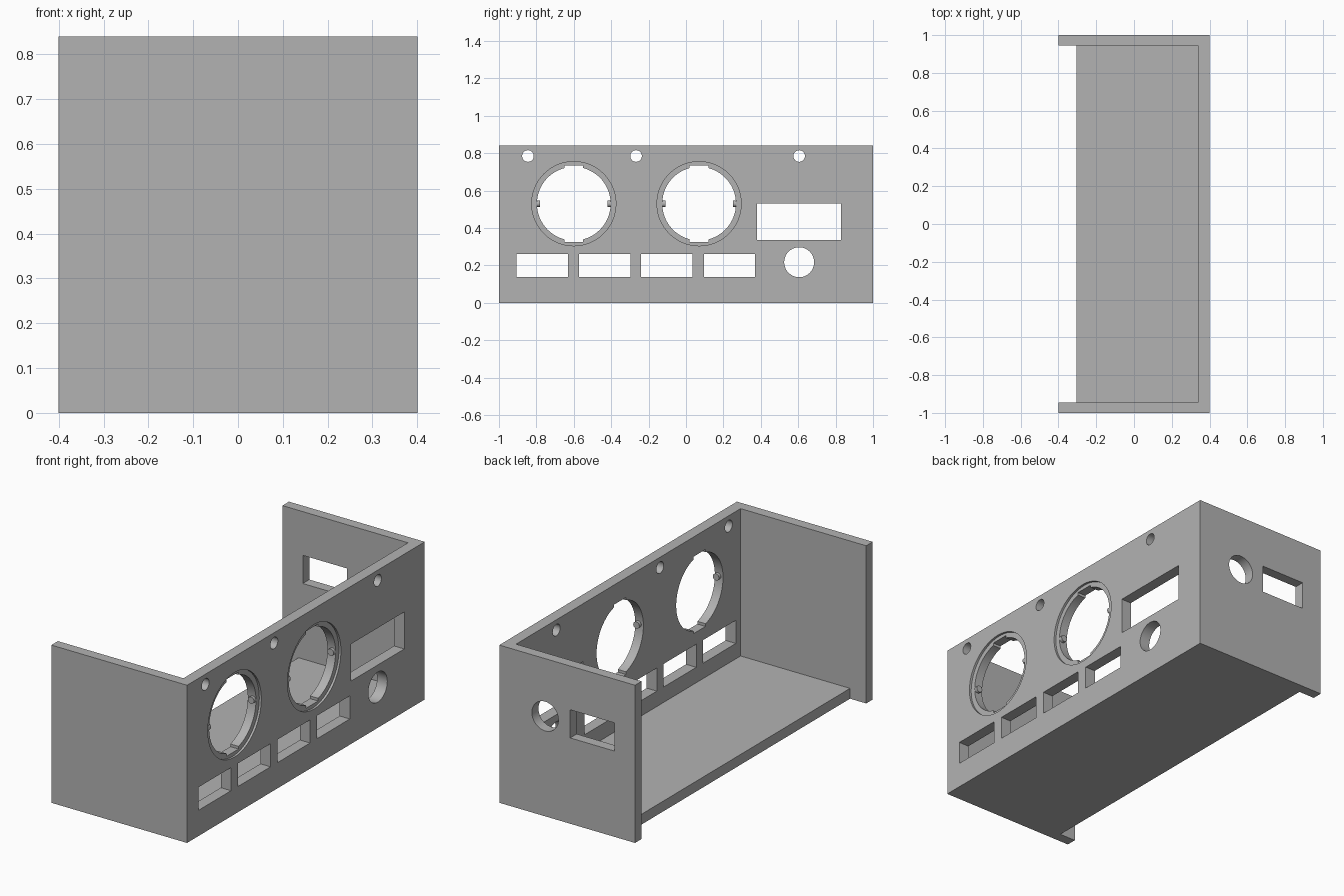
import bpy
from math import pi

if "Cube" in bpy.data.objects:
    bpy.data.objects.remove(bpy.data.objects["Cube"])

grey = bpy.data.materials.new("Plain grey")
grey.use_nodes = True
GREY = (0.45, 0.45, 0.45, 1)
grey.diffuse_color = GREY
grey.node_tree.nodes["Principled BSDF"].inputs["Base Color"].default_value = GREY

HEIGHT, WALL = 0.84, 0.055
PANEL_X, MID_X = 0.34, 0.37


def box(name, x, y, z):
    """Box spanning the given (low, high) ranges."""
    spans = (x, y, z)
    bpy.ops.mesh.primitive_cube_add(size=1, location=[sum(s) / 2 for s in spans])
    ob = bpy.context.object
    ob.name = name
    ob.scale = [s[1] - s[0] for s in spans]
    bpy.ops.object.transform_apply(location=True, rotation=True, scale=True)
    return ob


def rod(name, axis, radius, length, centre, sides=64):
    """Cylinder along the x or y axis."""
    turn = (0, pi / 2, 0) if axis == "x" else (pi / 2, 0, 0)
    bpy.ops.mesh.primitive_cylinder_add(vertices=sides, radius=radius, depth=length,
                                        location=centre, rotation=turn)
    ob = bpy.context.object
    ob.name = name
    bpy.ops.object.transform_apply(location=True, rotation=True, scale=True)
    return ob


def cut(target, cutter):
    cutter.hide_render = True
    bpy.context.view_layer.objects.active = target
    mod = target.modifiers.new("cut", "BOOLEAN")
    mod.operation, mod.solver, mod.object = "DIFFERENCE", "EXACT", cutter
    bpy.ops.object.modifier_apply(modifier=mod.name)
    bpy.data.objects.remove(cutter)


# Hollow case: panel, two end walls and a floor that stops short of the wall ends
case = box("case", (-0.4, 0.4), (-1, 1), (0, HEIGHT))
inner_y = (-1 + WALL, 1 - WALL)
cut(case, box("cavity", (-1, PANEL_X), inner_y, (WALL, 1)))
cut(case, box("floor_setback", (-1, -0.305), inner_y, (-1, 1)))

# Dial openings: shallow outer recess, through hole, top and bottom notches
DIAL_Z, DIAL_R = 0.53, 0.197
pins = []
for n, y in enumerate((-0.6, 0.07)):
    cut(case, rod("recess", "x", 0.225, 0.1, (0.438, y, DIAL_Z), 96))
    cut(case, rod("dial_hole", "x", DIAL_R, 0.3, (MID_X, y, DIAL_Z), 96))
    cut(case, box("notches", (0.3, 0.45), (y - 0.05, y + 0.05),
                  (DIAL_Z - 0.205, DIAL_Z + 0.205)))
    for side, s in (("front", -1), ("back", 1)):
        pins.append(rod(f"dial_{n + 1}_{side}_pin", "y", 0.018, 0.04,
                        (MID_X, y + s * 0.2, DIAL_Z), 32))

# Row of switch slots and the display window
for y in (-0.905, -0.572, -0.24, 0.095):
    cut(case, box("slot", (0.3, 0.45), (y, y + 0.275), (0.137, 0.26)))
cut(case, box("window", (0.3, 0.45), (0.38, 0.828), (0.335, 0.532)))

# Lamp holes and the knob hole
for y in (-0.845, -0.267, 0.605):
    cut(case, rod("lamp_hole", "x", 0.031, 0.3, (MID_X, y, 0.785), 32))
cut(case, rod("knob_hole", "x", 0.08, 0.3, (MID_X, 0.605, 0.217)))

# Connector openings in the back end wall
cut(case, rod("connector_hole", "y", 0.078, 0.3, (0.13, 0.97, 0.533)))
cut(case, box("socket", (-0.28, -0.018), (0.85, 1.1), (0.457, 0.607)))

for ob in [case] + pins:
    ob.data.materials.clear()
    ob.data.materials.append(grey)
    bpy.ops.object.select_all(action="DESELECT")
    ob.select_set(True)
    bpy.context.view_layer.objects.active = ob
    bpy.ops.object.shade_smooth_by_angle(angle=pi / 6)
